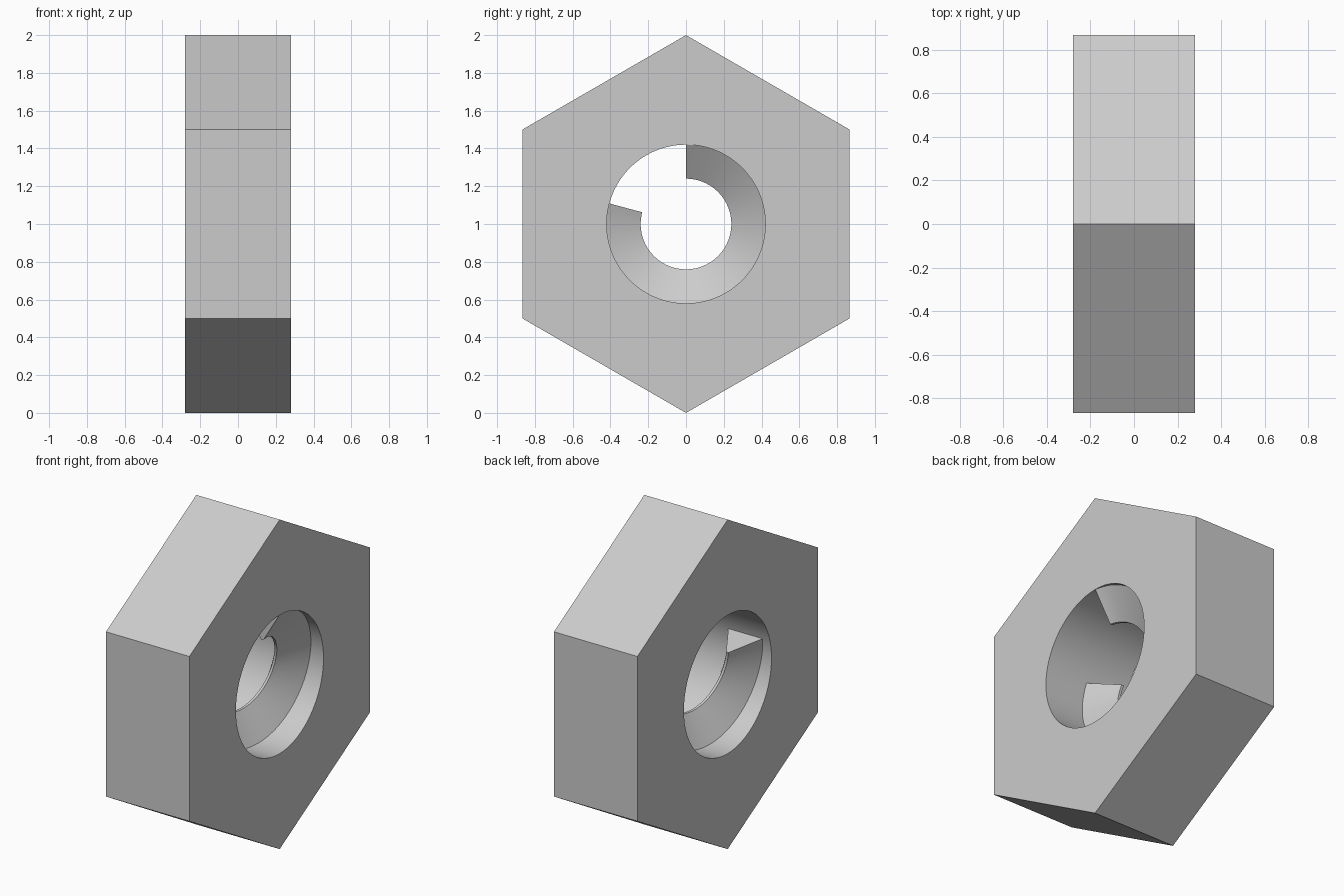
import bpy, bmesh
from math import sin, cos, radians

old = bpy.data.objects.get("Cube")
if old:
    bpy.data.objects.remove(old, do_unlink=True)

HALF = 0.28          # half thickness along x
HOLE = 0.42          # bore radius
CREST = 0.24         # thread crest radius
SEGS = 96            # segments around the bore
STEP = 360 / SEGS

steel = bpy.data.materials.new("plain_grey")
steel.use_nodes = True
GREY = (0.6, 0.6, 0.6, 1)
steel.diffuse_color = GREY
steel.node_tree.nodes["Principled BSDF"].inputs["Base Color"].default_value = GREY


def polar(x, radius, degrees):
    a = radians(degrees)
    return (x, radius * cos(a), 1 + radius * sin(a))


def finish(bm, name):
    bmesh.ops.recalc_face_normals(bm, faces=bm.faces)
    mesh = bpy.data.meshes.new(name)
    bm.to_mesh(mesh)
    bm.free()
    obj = bpy.data.objects.new(name, mesh)
    bpy.context.collection.objects.link(obj)
    mesh.materials.append(steel)
    bpy.ops.object.select_all(action='DESELECT')
    obj.select_set(True)
    bpy.context.view_layer.objects.active = obj
    bpy.ops.object.shade_smooth_by_angle(angle=radians(30))
    return obj


# Hexagonal body with a round bore
bm = bmesh.new()
hexes, bores = [], []
for x in (-HALF, HALF):
    hexes.append([bm.verts.new(polar(x, 1, 90 + 60 * i)) for i in range(6)])
    bores.append([bm.verts.new(polar(x, HOLE, 90 + STEP * i)) for i in range(SEGS)])
per_side = SEGS // 6
for i in range(6):
    j = (i + 1) % 6
    bm.faces.new((hexes[0][i], hexes[0][j], hexes[1][j], hexes[1][i]))
    for outer, bore in zip(hexes, bores):
        arc = [bore[(i * per_side + k) % SEGS] for k in range(per_side + 1)]
        bm.faces.new([outer[j], outer[i]] + arc)
for i in range(SEGS):
    j = (i + 1) % SEGS
    bm.faces.new((bores[0][i], bores[0][j], bores[1][j], bores[1][i]))
finish(bm, "hex_body")

# Single helical thread ridge, a narrow-crested wedge swept along the bore
bm = bmesh.new()
TURN = 76            # steps covered by the ridge
START, END = 0.163, -0.115
profile = [(0.115, HOLE), (0.008, CREST), (-0.008, CREST), (-0.115, HOLE)]
rings = []
for s in range(TURN + 1):
    centre = START + (END - START) * s / TURN
    rings.append([bm.verts.new(polar(centre + dx, r, 90 - STEP * s)) for dx, r in profile])
for a, b in zip(rings, rings[1:]):
    for k in range(4):
        n = (k + 1) % 4
        bm.faces.new((a[k], a[n], b[n], b[k]))
bm.faces.new(rings[0])
bm.faces.new(rings[-1])
finish(bm, "thread_ridge")
